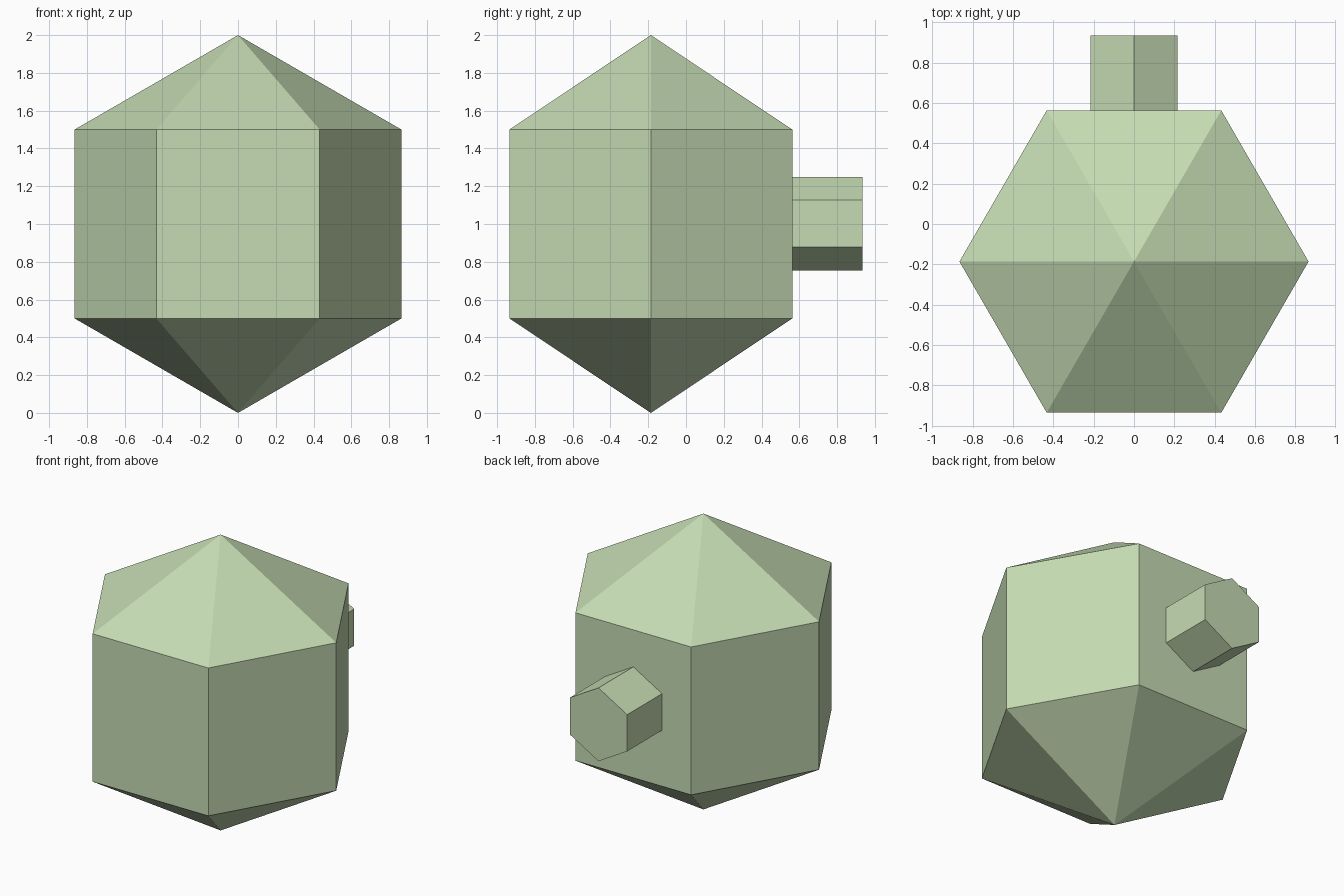
import bpy, bmesh
from math import cos, sin, pi
from mathutils import Matrix

if "Cube" in bpy.data.objects:
    bpy.data.objects.remove(bpy.data.objects["Cube"])

SIDES = 6
green = bpy.data.materials.new("pale_green")
green.diffuse_color = (0.56, 0.71, 0.45, 1)
green.use_nodes = True
green.node_tree.nodes["Principled BSDF"].inputs["Base Color"].default_value = green.diffuse_color


def lathe(name, profile, start, matrix):
    """Six-sided turning of (radius, height) points; radius 0 makes a tip."""
    bm = bmesh.new()
    rings = []
    for r, z in profile:
        n = SIDES if r else 1
        rings.append([bm.verts.new((r * cos(start + 2 * pi * i / SIDES),
                                    r * sin(start + 2 * pi * i / SIDES), z))
                      for i in range(n)])
    for a, b in zip(rings, rings[1:]):
        for i in range(SIDES):
            j = (i + 1) % SIDES
            corners = [a[i % len(a)], a[j % len(a)], b[j % len(b)], b[i % len(b)]]
            bm.faces.new(list(dict.fromkeys(corners)))
    for ring in (rings[0], rings[-1]):
        if len(ring) > 1:
            bm.faces.new(ring)
    bm.transform(matrix)
    bmesh.ops.recalc_face_normals(bm, faces=bm.faces)
    mesh = bpy.data.meshes.new(name)
    bm.to_mesh(mesh)
    bm.free()
    mesh.materials.append(green)
    obj = bpy.data.objects.new(name, mesh)
    bpy.context.collection.objects.link(obj)
    return obj


# Hexagonal body with pointed top and bottom
lathe("body", [(0, 0), (0.865, 0.5), (0.865, 1.5), (0, 2)], 0,
      Matrix.Translation((0, -0.186, 0)))

# Hexagonal peg on the back face, corners pointing up and down
lathe("back_peg", [(0.248, 0), (0.248, 0.373)], pi / 2,
      Matrix.Translation((0, 0.562, 1.002)) @ Matrix.Rotation(-pi / 2, 4, 'X'))
